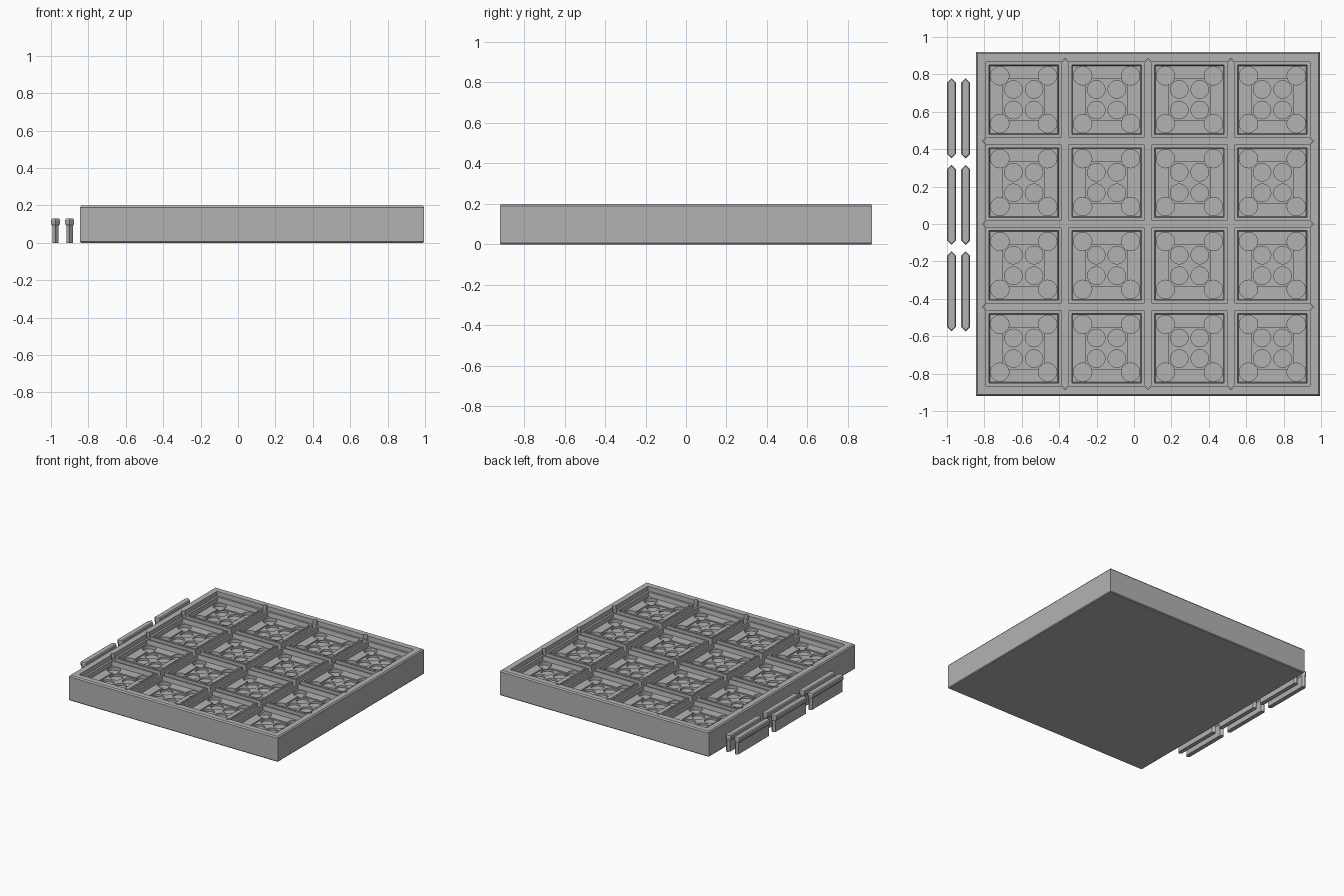
import bpy, bmesh, math

cube = bpy.data.objects.get("Cube")
if cube:
    bpy.data.objects.remove(cube, do_unlink=True)

grey = bpy.data.materials.new("plain_grey")
grey.use_nodes = True
grey.diffuse_color = (0.45, 0.45, 0.45, 1)
grey.node_tree.nodes["Principled BSDF"].inputs["Base Color"].default_value = (0.45, 0.45, 0.45, 1)

TRAY_X = 0.075
PITCH = 0.443
CELLS = [(TRAY_X + (i - 1.5) * PITCH, (j - 1.5) * PITCH) for i in range(4) for j in range(4)]
LINES = [-PITCH, 0, PITCH]


def loft(bm, sections):
    """Join matching horizontal outlines, bottom to top, into a closed solid."""
    rings = [[bm.verts.new((x, y, z)) for x, y in outline] for outline, z in sections]
    n = len(rings[0])
    for low, high in zip(rings, rings[1:]):
        for k in range(n):
            m = (k + 1) % n
            bm.faces.new((low[k], low[m], high[m], high[k]))
    bm.faces.new(rings[0][::-1])
    bm.faces.new(rings[-1])


def square(cx, cy, half, corner=0.0):
    """Square outline, with cut corners if corner is given."""
    if not corner:
        return [(cx + sx * half, cy + sy * half) for sx, sy in ((-1, -1), (1, -1), (1, 1), (-1, 1))]
    c = half - corner
    pts = ((-c, -half), (c, -half), (half, -c), (half, c), (c, half), (-c, half), (-half, c), (-half, -c))
    return [(cx + x, cy + y) for x, y in pts]


def circle(cx, cy, r, n=32):
    return [(cx + r * math.cos(math.tau * k / n), cy + r * math.sin(math.tau * k / n)) for k in range(n)]


def pointed(cx, cy, half_len, w, along_x=False):
    """Long strip outline with a point at each end."""
    s = half_len - w
    pts = ((-w, -s), (0, -half_len), (w, -s), (w, s), (0, half_len), (-w, s))
    if along_x:
        pts = [(y, -x) for x, y in pts]
    return [(cx + x, cy + y) for x, y in pts]


def make(name, solids):
    bm = bmesh.new()
    for sections in solids:
        loft(bm, sections)
    bmesh.ops.recalc_face_normals(bm, faces=bm.faces)
    mesh = bpy.data.meshes.new(name)
    bm.to_mesh(mesh)
    bm.free()
    mesh.materials.append(grey)
    ob = bpy.data.objects.new(name, mesh)
    bpy.context.collection.objects.link(ob)
    return ob


def carve(target, solids):
    cutter = make("cutter", solids)
    cutter.hide_render = True
    mod = target.modifiers.new("carve", "BOOLEAN")
    mod.operation = "DIFFERENCE"
    mod.solver = "EXACT"
    mod.object = cutter
    bpy.context.view_layer.objects.active = target
    bpy.ops.object.modifier_apply(modifier=mod.name)
    bpy.data.objects.remove(cutter, do_unlink=True)


# Tray block with a small bevel at top and bottom
tray = make("tray", [[(square(TRAY_X, 0, 0.915), 0), (square(TRAY_X, 0, 0.92), 0.006),
                      (square(TRAY_X, 0, 0.92), 0.19), (square(TRAY_X, 0, 0.912), 0.2)]])

# Shallow opening inside the outer wall
carve(tray, [[(square(TRAY_X, 0, 0.866), 0.165), (square(TRAY_X, 0, 0.868), 0.25)]])

# Tapered cells, then the recess in the middle of each floor
carve(tray, [[(square(x, y, 0.181), 0.13), (square(x, y, 0.193), 0.22)] for x, y in CELLS])
carve(tray, [[(square(x, y, 0.11, 0.015), 0.12), (square(x, y, 0.11, 0.015), 0.22)] for x, y in CELLS])

# Round pockets: four at the corners and four in the middle of each cell
pockets = []
for x, y in CELLS:
    for offset, r in ((0.128, 0.049), (0.055, 0.047)):
        for sx in (-1, 1):
            for sy in (-1, 1):
                outline = circle(x + sx * offset, y + sy * offset, r)
                pockets.append([(outline, 0.105), (outline, 0.22)])
carve(tray, pockets)

# Stepped slots between the cells, pointed where they enter the wall
for along_x in (False, True):
    for w, z in ((0.026, 0.163), (0.019, 0.07)):
        slots = []
        for d in LINES:
            cx, cy = (TRAY_X, d) if along_x else (TRAY_X + d, 0)
            outline = pointed(cx, cy, 0.86 + w, w, along_x)
            slots.append([(outline, z), (outline, 0.25)])
        carve(tray, slots)

# Loose dividers with a thin stem and a wider head
for column, x in enumerate((-0.976, -0.9)):
    for row, y in enumerate((0.565, 0.102, -0.36)):
        stages = ((0.017, 0), (0.017, 0.09), (0.024, 0.1), (0.024, 0.122), (0.018, 0.13))
        make(f"divider_{column + 1}_{row + 1}",
             [[(pointed(x, y, 0.19 + w, w), z) for w, z in stages]])
